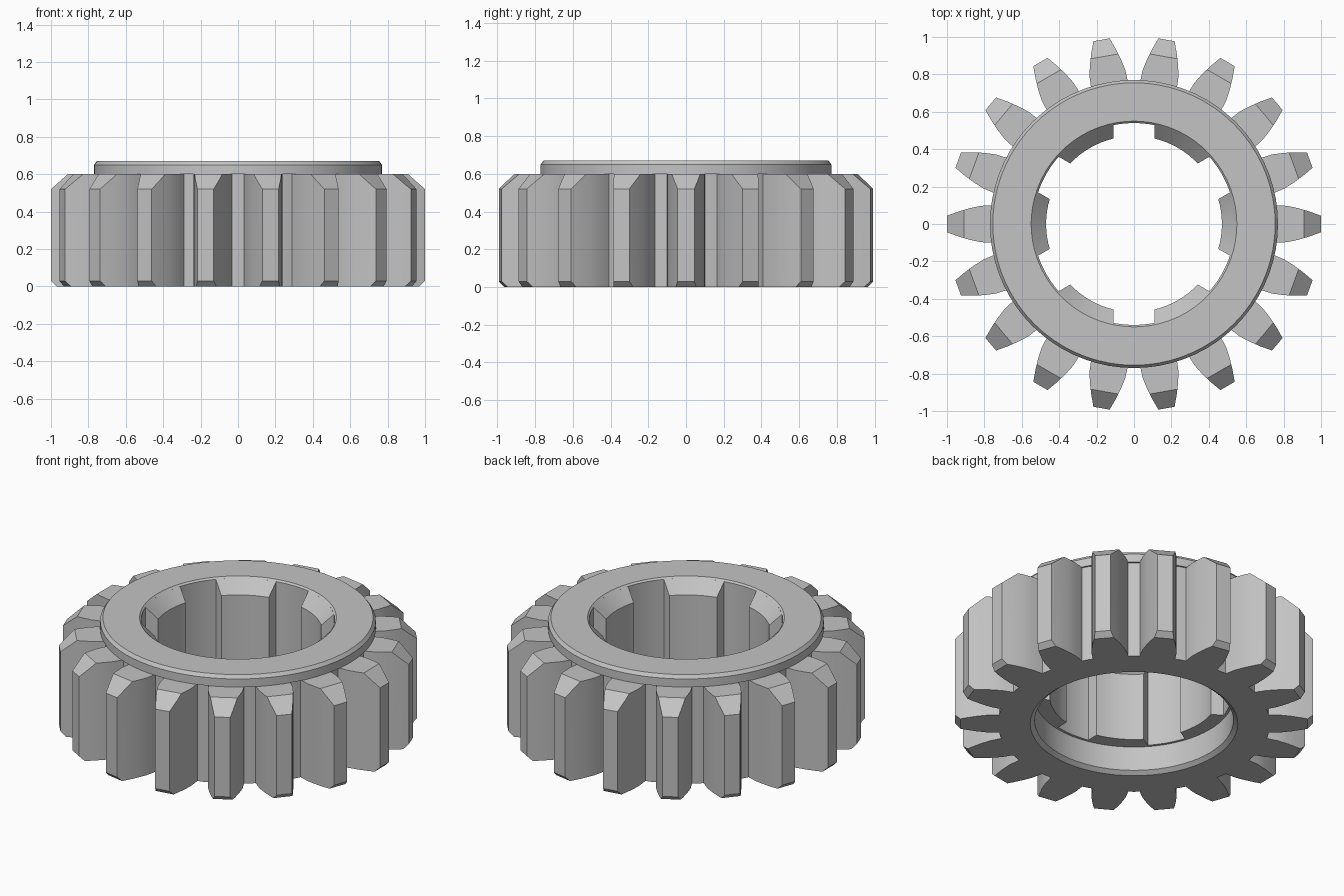
import bpy
import bmesh
from math import radians, degrees, asin, cos, sin, pi
from mathutils import Matrix, Vector

if "Cube" in bpy.data.objects:
    bpy.data.objects.remove(bpy.data.objects["Cube"], do_unlink=True)

TEETH = 18
SPLINES = 6
HEIGHT = 0.6          # toothed part
BORE, GROOVE = 0.47, 0.54
GROOVE_HALF = 0.11    # half the width of each parallel-sided groove
RECESS = 0.17         # depth of the counterbore underneath

steel = bpy.data.materials.new("grey steel")
steel.use_nodes = True
colour = (0.55, 0.55, 0.55, 1)
steel.diffuse_color = colour
steel.node_tree.nodes["Principled BSDF"].inputs["Base Color"].default_value = colour


def finish(name, bm, angle=28):
    """Turn a bmesh into a smooth-by-angle object."""
    bmesh.ops.recalc_face_normals(bm, faces=bm.faces)
    mesh = bpy.data.meshes.new(name)
    bm.to_mesh(mesh)
    bm.free()
    mesh.materials.append(steel)
    obj = bpy.data.objects.new(name, mesh)
    bpy.context.collection.objects.link(obj)
    bpy.ops.object.select_all(action='DESELECT')
    obj.select_set(True)
    bpy.context.view_layer.objects.active = obj
    bpy.ops.object.shade_smooth_by_angle(angle=radians(angle))
    return obj


def polar(r, a, z):
    return Vector((r * cos(a), r * sin(a), z))


def loft(bm, stations, closed):
    """Skin closed sections; cap the ends unless they form a loop."""
    rings = [[bm.verts.new(p) for p in s] for s in stations]
    pairs = list(zip(rings, rings[1:]))
    if closed:
        pairs.append((rings[-1], rings[0]))
    else:
        bm.faces.new(rings[0])
        bm.faces.new(rings[-1])
    for a, b in pairs:
        for i in range(len(a)):
            j = (i + 1) % len(a)
            bm.faces.new((a[i], a[j], b[j], b[i]))


def repeat_around(bm, count):
    """Copy everything in the bmesh around the z axis."""
    source = bm.verts[:] + bm.edges[:] + bm.faces[:]
    for k in range(1, count):
        copy = bmesh.ops.duplicate(bm, geom=source)["geom"]
        verts = [v for v in copy if isinstance(v, bmesh.types.BMVert)]
        bmesh.ops.rotate(bm, verts=verts, cent=(0, 0, 0),
                         matrix=Matrix.Rotation(2 * pi * k / count, 3, 'Z'))


# Ring body with raised hub, chamfered mouth and counterbore
section = [(0.58, 0), (0.76, 0), (0.76, HEIGHT), (0.77, HEIGHT), (0.77, 0.65),
           (0.755, 0.67), (0.55, 0.67), (GROOVE, 0.66), (GROOVE, RECESS),
           (0.555, RECESS), (0.555, 0.02)]
SEGMENTS = 72
bm = bmesh.new()
loft(bm, [[polar(r, 2 * pi * k / SEGMENTS, z) for r, z in section]
          for k in range(SEGMENTS)], True)
finish("gear_body", bm)

# Teeth: curved flanks, long chamfer above and short one below
flank = [(0.75, 0.1), (0.82, 0.097), (0.88, 0.084), (0.94, 0.066), (1.0, 0.044)]
outline = flank + [(x, -y) for x, y in reversed(flank)]
bm = bmesh.new()
loft(bm, [[Vector((x, y, z)) for x, y in outline] for z in (0, HEIGHT)], False)
for point, normal in (((1, 0, 0.52), (0.08, 0, 0.09)), ((1, 0, 0.03), (1, 0, -1))):
    cut = bmesh.ops.bisect_plane(bm, geom=bm.verts[:] + bm.edges[:] + bm.faces[:],
                                 plane_co=point, plane_no=Vector(normal).normalized(),
                                 clear_outer=True)
    rim = [e for e in cut["geom_cut"] if isinstance(e, bmesh.types.BMEdge)]
    bmesh.ops.edgeloop_fill(bm, edges=rim)
repeat_around(bm, TEETH)
finish("teeth", bm)

# Lands between the bore grooves, with sloping tops
OUTER = 0.545
half_pitch = pi / SPLINES
inner_half = half_pitch - asin(GROOVE_HALF / BORE)
outer_half = half_pitch - asin(GROOVE_HALF / OUTER)
stations = []
for k in range(9):
    t = k / 4 - 1
    a, b = t * inner_half, t * outer_half
    stations.append([polar(BORE, a, RECESS), polar(BORE, a, 0.59),
                     polar(OUTER, b, 0.665), polar(OUTER, b, RECESS)])
bm = bmesh.new()
loft(bm, stations, False)
repeat_around(bm, SPLINES)
finish("bore_splines", bm)
